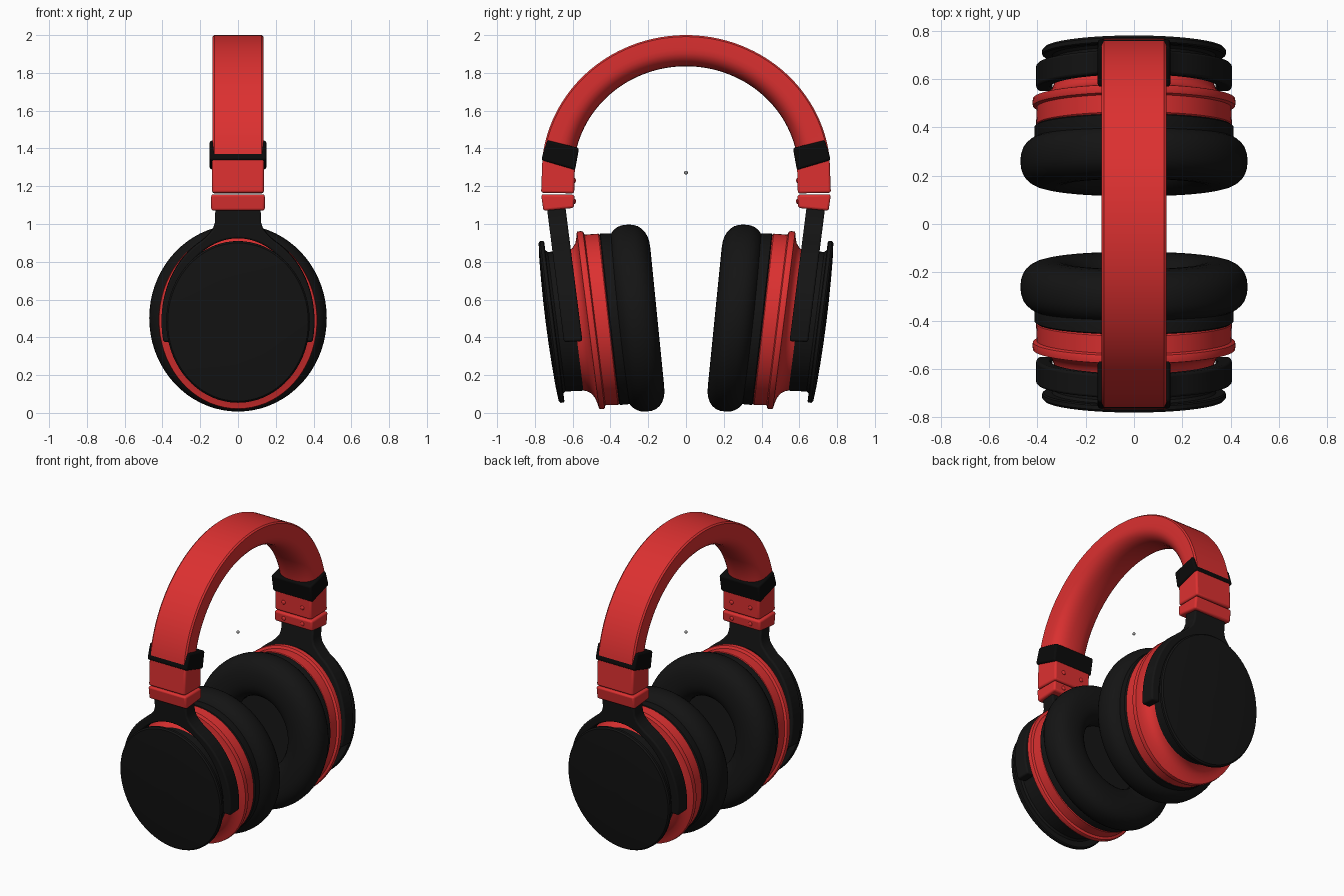
import bpy, bmesh
from math import sin, cos, pi, radians

if "Cube" in bpy.data.objects:
    bpy.data.objects.remove(bpy.data.objects["Cube"])


def material(name, rgb):
    m = bpy.data.materials.new(name)
    m.diffuse_color = (*rgb, 1)
    m.use_nodes = True
    m.node_tree.nodes["Principled BSDF"].inputs["Base Color"].default_value = m.diffuse_color
    return m


RED = material("red", (0.72, 0.03, 0.03))
BLACK = material("black", (0.007, 0.007, 0.007))
DARK = material("clip_black", (0.003, 0.003, 0.003))


def finish(name, bm, mat, bevel=0, angle=35):
    bmesh.ops.recalc_face_normals(bm, faces=bm.faces)
    me = bpy.data.meshes.new(name)
    bm.to_mesh(me)
    bm.free()
    me.materials.append(mat)
    ob = bpy.data.objects.new(name, me)
    bpy.context.collection.objects.link(ob)
    bpy.ops.object.select_all(action='DESELECT')
    ob.select_set(True)
    bpy.context.view_layer.objects.active = ob
    if bevel:
        b = ob.modifiers.new("bevel", 'BEVEL')
        b.width, b.segments = bevel, 3
        b.limit_method, b.angle_limit = 'ANGLE', radians(40)
    bpy.ops.object.shade_smooth_by_angle(angle=radians(angle))
    return ob


def loft(rings, bm, closed=False):
    """Skin a list of closed vertex rings."""
    n = len(rings[0])
    pairs = list(zip(rings, rings[1:] + rings[:1])) if closed else list(zip(rings, rings[1:]))
    for a, b in pairs:
        for i in range(n):
            j = (i + 1) % n
            bm.faces.new((a[i], a[j], b[j], b[i]))
    if not closed:
        bm.faces.new(rings[0])
        bm.faces.new(rings[-1])


def cup_point(s, x, u, w):
    """Cup space: u outward along the cup axis, w up, leaning out at the top."""
    lean = min(0.127, 0.1 + 0.1 * max(u, 0))
    return (x, s * (0.26 + u + lean * w), 0.502 + w - 0.045 * u)


def lathe(name, s, profile, mat, tall, closed=False, angle=35):
    bm = bmesh.new()
    n = 72
    rings = [[bm.verts.new(cup_point(s, r * cos(2 * pi * i / n), u, tall * r * sin(2 * pi * i / n)))
              for i in range(n)] for r, u in profile]
    loft(rings, bm, closed)
    return finish(name, bm, mat, angle=angle)


def prism(name, ends, mat, bevel, angle=35):
    bm = bmesh.new()
    loft([[bm.verts.new(p) for p in ring] for ring in ends], bm)
    return finish(name, bm, mat, bevel, angle)


# Headband: flat outside, padded round inside, swept along an elliptical arch
half = [(0.125, 0.0), (0.135, 0.05), (0.135, 0.45)]
half += [(0.135 * cos(a) ** 0.8, 0.45 + 0.55 * sin(a) ** 0.9)
         for a in (pi / 2 * k / 7 for k in range(1, 7))]
section = half + [(0, 1)] + [(-x, t) for x, t in reversed(half)]
bm = bmesh.new()
rings = []
for k in range(65):
    a = radians(7 + 166 * k / 64)
    rings.append([bm.verts.new((x, (0.765 - 0.17 * t) * cos(a), 1.27 + (0.73 - 0.165 * t) * sin(a)))
                  for x, t in section])
loft(rings, bm)
finish("headband", bm, RED)

# Tiny marker sphere at the arch centre
bm = bmesh.new()
bmesh.ops.create_uvsphere(bm, u_segments=12, v_segments=8, radius=0.01)
bmesh.ops.translate(bm, verts=bm.verts, vec=(0, 0, 1.272))
finish("center_bead", bm, material("bead_grey", (0.3, 0.3, 0.3)))

# Yoke outline: two arms around the cup, filleted into the slider neck
right = [(0.405 * cos(a), 0.485 * sin(a)) for a in (radians(-13 + 75 * k / 20) for k in range(21))]
right += [(0.155, 0.462), (0.132, 0.49), (0.121, 0.525), (0.12, 0.61)]
inner = [(0.345 * cos(a), 0.44 * sin(a)) for a in (radians(194 - 208 * k / 40) for k in range(41))]
yoke = right + [(-x, w) for x, w in reversed(right)] + inner

# Band-end blocks as side outlines in y and z
blocks = [
    ("clip", DARK, 0.15, [(0.735, 1.444), (0.566, 1.402), (0.587, 1.286), (0.767, 1.339)]),
    ("upper_block", RED, 0.137, [(0.76, 1.35), (0.588, 1.31), (0.592, 1.162), (0.767, 1.165)]),
    ("lower_block", RED, 0.142, [(0.767, 1.157), (0.59, 1.155), (0.594, 1.085), (0.755, 1.07)]),
]

for s, side in ((1, "back"), (-1, "front")):
    for name, mat, hx, pts in blocks:
        prism(f"{name}_{side}", [[(x, s * y, z) for y, z in pts] for x in (-hx, hx)], mat, 0.012)

    # Screws on the inner faces
    for x in (-0.07, 0.07):
        for z in (1.23, 1.12):
            bm = bmesh.new()
            bmesh.ops.create_uvsphere(bm, u_segments=12, v_segments=8, radius=0.014)
            for v in bm.verts:
                v.co = (v.co.x + x, v.co.y * 0.5 + s * 0.59, v.co.z + z)
            finish(f"screw_{side}", bm, RED)

    # Ear cushion with a rounded cross-section
    cushion = []
    for k in range(28):
        a = 2 * pi * k / 28
        c, d = cos(a), sin(a)
        cushion.append((0.345 + 0.125 * abs(c) ** 0.85 * (1 if c > 0 else -1),
                        0.108 * abs(d) ** 0.85 * (1 if d > 0 else -1)))
    lathe(f"ear_cushion_{side}", s, cushion, BLACK, 1.053, closed=True, angle=60)
    lathe(f"speaker_cloth_{side}", s, [(0.02, 0.02), (0.26, 0.02), (0.26, 0.09), (0.02, 0.09)], BLACK, 1.053)
    lathe(f"cushion_base_{side}", s, [(0.1, 0.07), (0.405, 0.07), (0.412, 0.1), (0.412, 0.142),
                                      (0.40, 0.15), (0.1, 0.15)], BLACK, 1.1)

    # Red cup shell with a raised rim and a concave back
    lathe(f"cup_shell_{side}", s, [(0.1, 0.146), (0.400, 0.146), (0.405, 0.152), (0.403, 0.222),
                                   (0.418, 0.228), (0.421, 0.24), (0.418, 0.259), (0.395, 0.264),
                                   (0.365, 0.274), (0.343, 0.292), (0.332, 0.315), (0.328, 0.34),
                                   (0.1, 0.34)], RED, 1.12)
    lathe(f"housing_{side}", s, [(0.1, 0.33), (0.33, 0.33), (0.33, 0.425), (0.345, 0.445),
                                 (0.1, 0.445)], BLACK, 1.12)

    # Outer cap, slightly domed
    lathe(f"outer_cap_{side}", s, [(0.1, 0.437), (0.374, 0.437), (0.38, 0.442), (0.38, 0.458),
                                   (0.372, 0.467), (0.3, 0.474), (0.2, 0.479), (0.1, 0.482),
                                   (0.01, 0.483)], BLACK, 1.126)

    prism(f"yoke_{side}", [[cup_point(s, x, u, w) for x, w in yoke] for u in (0.302, 0.4)], BLACK, 0.01)
